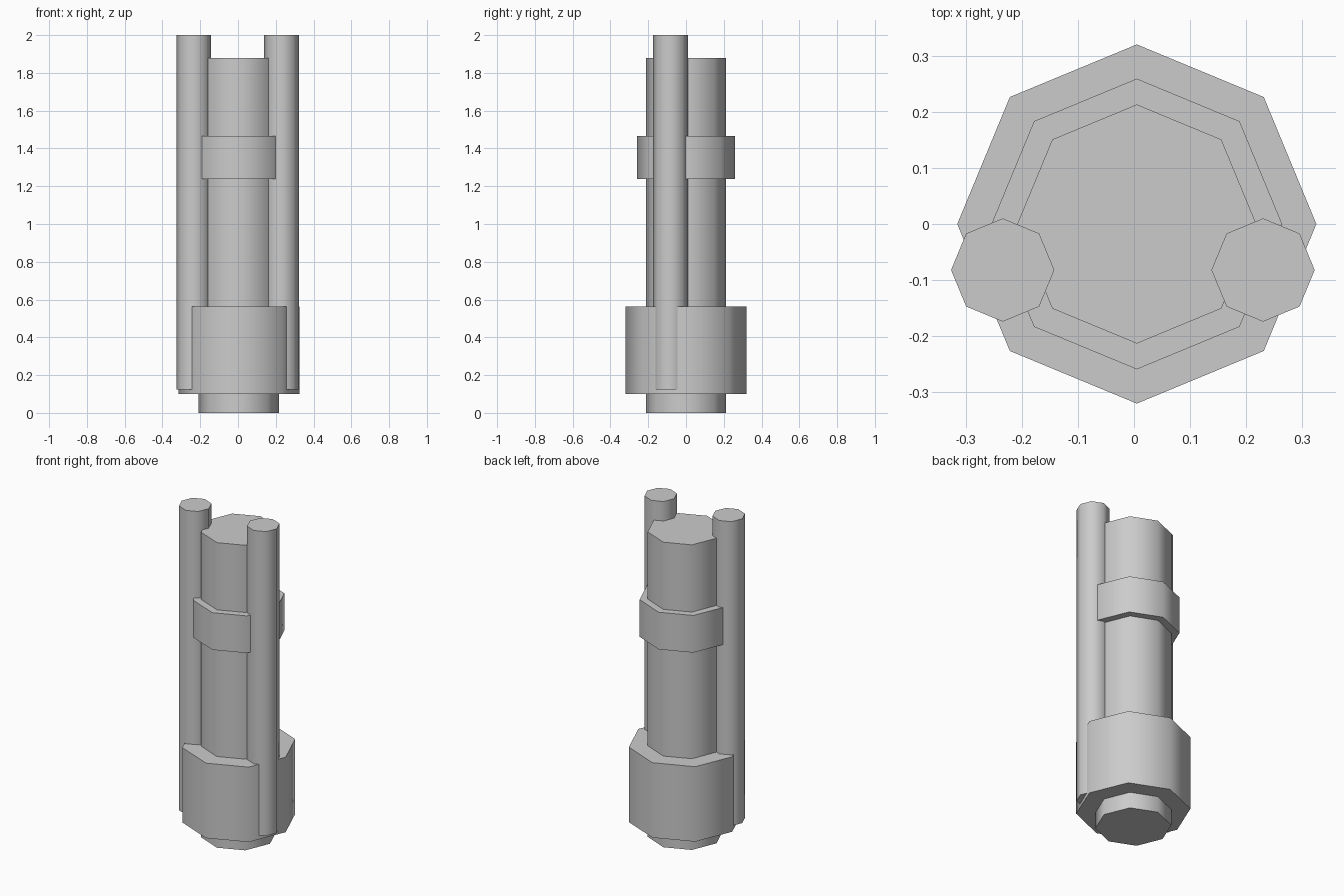
import bpy
import math

if "Cube" in bpy.data.objects:
    bpy.data.objects.remove(bpy.data.objects["Cube"])


def octagon_column(name, x, y, radius, z0, z1):
    """Eight-sided column with corners on the axes and smooth-shaded sides."""
    bpy.ops.mesh.primitive_cylinder_add(
        vertices=8, radius=radius, depth=z1 - z0, location=(x, y, (z0 + z1) / 2))
    obj = bpy.context.object
    obj.name = name
    bpy.ops.object.shade_smooth_by_angle(angle=math.radians(60))
    return obj


CX = 0.005

# Main shaft with its wide lower collar and narrow upper band
octagon_column("main_shaft", CX, 0, 0.213, 0.0, 1.88)
octagon_column("lower_collar", CX, 0, 0.32, 0.1, 0.562)
octagon_column("upper_band", CX, 0, 0.259, 1.237, 1.466)

# Pair of slim side tubes
for name, x in (("left_tube", -0.234), ("right_tube", 0.23)):
    octagon_column(name, x, -0.082, 0.092, 0.125, 2.0)
